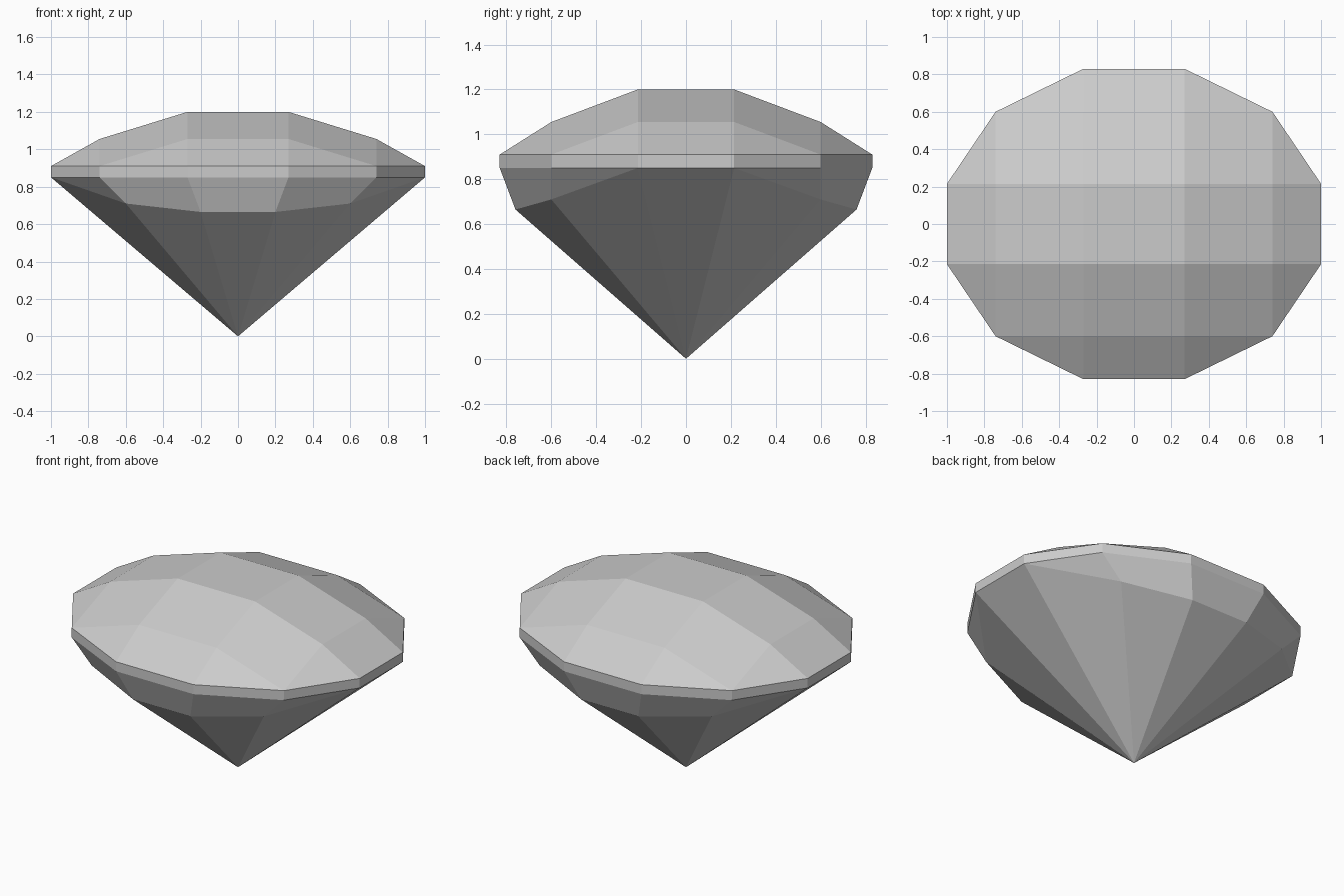
import bpy
import bmesh

cube = bpy.data.objects.get("Cube")
if cube:
    bpy.data.objects.remove(cube, do_unlink=True)

# Facet stations across the width and depth, from outside to centre
XS = (1.0, 0.74, 0.27)
YS = (0.83, 0.60, 0.215)
CROWN_Z = {2: 0.91, 3: 1.055, 4: 1.20}
GIRDLE_TOP, GIRDLE_BOTTOM = 0.91, 0.85

stone = bpy.data.materials.new("pale_grey_stone")
stone.use_nodes = True
colour = (0.6, 0.6, 0.6, 1)
stone.diffuse_color = colour
stone.node_tree.nodes["Principled BSDF"].inputs["Base Color"].default_value = colour


def ring(quarter):
    """Mirror a quarter, ordered from +x to +y, into a closed loop."""
    half = quarter + [(-x, y, z) for x, y, z in reversed(quarter)]
    return half + [(-x, -y, z) for x, y, z in half]


def rim(z):
    return ring([(x, y, z) for x, y in zip(XS, reversed(YS))])


def make_part(name, polygons):
    """Flat shaded mesh from polygons, with shared corners welded."""
    bm = bmesh.new()
    for polygon in polygons:
        bm.faces.new([bm.verts.new(p) for p in polygon])
    bmesh.ops.remove_doubles(bm, verts=bm.verts, dist=0.0001)
    mesh = bpy.data.meshes.new(name)
    bm.to_mesh(mesh)
    bm.free()
    mesh.materials.append(stone)
    part = bpy.data.objects.new(name, mesh)
    bpy.context.collection.objects.link(part)
    return part


# Crown: stepped grid of facets with its corners cut away
def crown_point(i, j):
    a, b = min(i, 5 - i), min(j, 5 - j)
    if a + b < 2:
        return None
    x = XS[a] if i > 2 else -XS[a]
    y = YS[b] if j > 2 else -YS[b]
    return (x, y, CROWN_Z[a + b])


crown = []
for i in range(5):
    for j in range(5):
        corners = [(i, j), (i + 1, j), (i + 1, j + 1), (i, j + 1)]
        points = [p for p in (crown_point(*c) for c in corners) if p]
        if len(points) > 2:
            crown.append(points)
make_part("crown", crown)

# Girdle: thin upright band
low, high = rim(GIRDLE_BOTTOM), rim(GIRDLE_TOP)
girdle = []
for k in range(12):
    n = (k + 1) % 12
    girdle.append([low[k], low[n], high[n], high[k]])
make_part("girdle", girdle)

# Pavilion: front and back break facets, then a fan down to the tip
bend = ring([(XS[0], YS[2], GIRDLE_BOTTOM), (0.6, 0.6, 0.71), (0.2, 0.76, 0.665)])
tip = (0, 0, 0)
pavilion = []
for k in range(12):
    n = (k + 1) % 12
    pavilion.append([tip, bend[n], bend[k]])
    facet = [bend[k], bend[n], low[n], low[k]]
    facet = list(dict.fromkeys(facet))
    if len(facet) > 2:
        pavilion.append(facet)
make_part("pavilion", pavilion)
